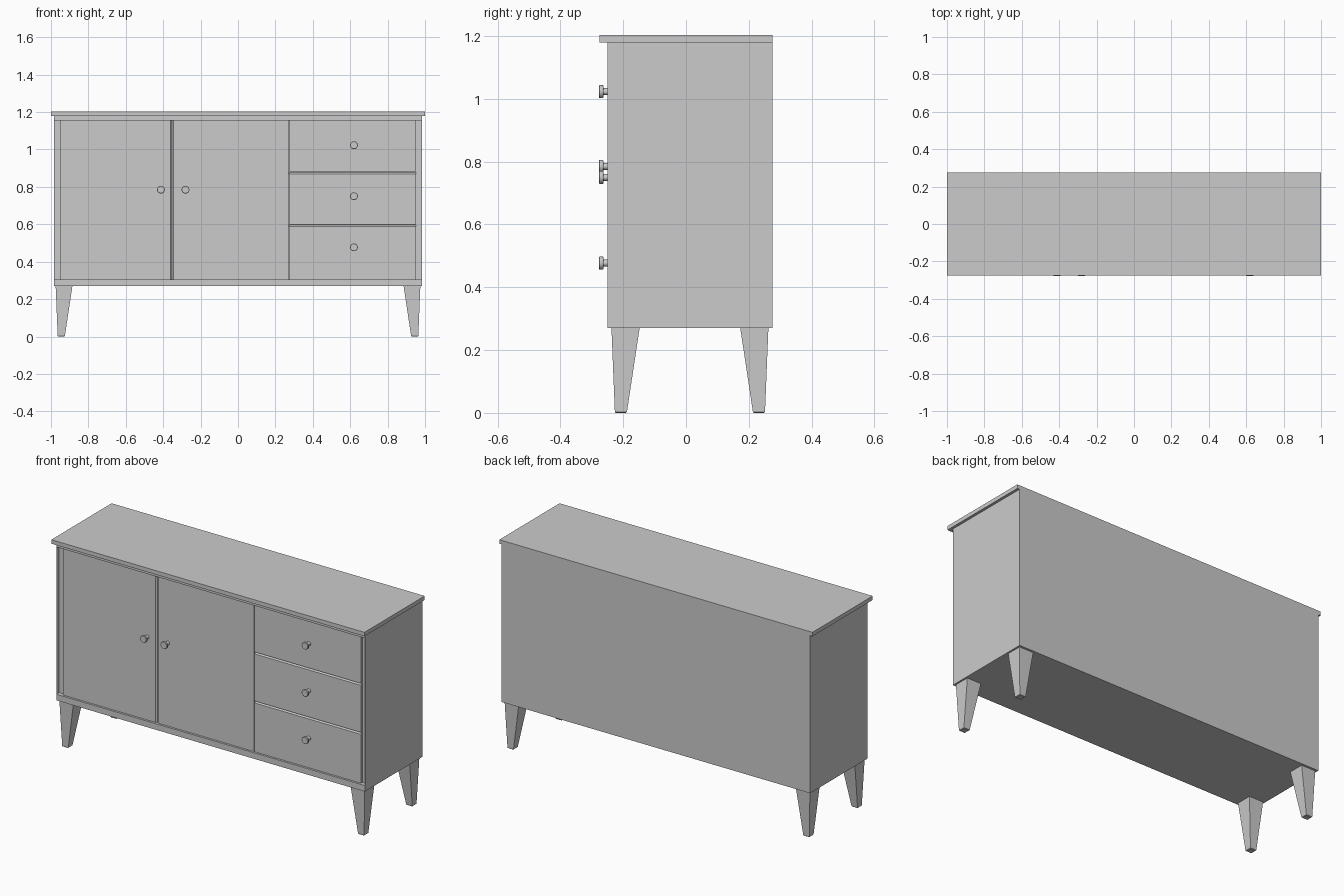
import bpy, bmesh, math
from mathutils import Matrix

if "Cube" in bpy.data.objects:
    bpy.data.objects.remove(bpy.data.objects["Cube"])


def finish(name, bm, smooth=False):
    bmesh.ops.recalc_face_normals(bm, faces=bm.faces)
    me = bpy.data.meshes.new(name)
    bm.to_mesh(me)
    bm.free()
    ob = bpy.data.objects.new(name, me)
    bpy.context.collection.objects.link(ob)
    if smooth:
        bpy.ops.object.select_all(action='DESELECT')
        ob.select_set(True)
        bpy.context.view_layer.objects.active = ob
        bpy.ops.object.shade_smooth_by_angle(angle=math.radians(40))
    return ob


def add_hull(bm, bottom, top, z0, z1):
    """Box or taper between two (x0, x1, y0, y1) rectangles."""
    rings = []
    for (x0, x1, y0, y1), z in ((bottom, z0), (top, z1)):
        rings.append([bm.verts.new((x, y, z)) for x, y in
                      ((x0, y0), (x1, y0), (x1, y1), (x0, y1))])
    a, b = rings
    bm.faces.new(a[::-1])
    bm.faces.new(b)
    for i in range(4):
        j = (i + 1) % 4
        bm.faces.new((a[i], a[j], b[j], b[i]))


def box(name, x0, x1, y0, y1, z0, z1):
    bm = bmesh.new()
    add_hull(bm, (x0, x1, y0, y1), (x0, x1, y0, y1), z0, z1)
    return finish(name, bm)


def panel(name, x0, x1, z0, z1, edges):
    """Front panel; the named edges are chamfered into a groove."""
    bm = bmesh.new()
    r = (x0, x1, FACE, BACK)
    add_hull(bm, r, r, z0, z1)
    for v in bm.verts:
        v.co.y = round(v.co.y, 4)
    tests = {'top': (2, z1), 'left': (0, x0), 'right': (0, x1)}
    for e in edges:
        axis, val = tests[e]
        sel = [d for d in bm.edges if all(
            abs(v.co.y - FACE) < 1e-4 and abs(v.co[axis] - val) < 1e-4 for v in d.verts)]
        bmesh.ops.bevel(bm, geom=sel, offset=0.008, segments=1, affect='EDGES')
    return finish(name, bm)


def knob(name, x, z):
    # stem, then a wider head, revolved around the y axis
    bm = bmesh.new()
    profile = [(0.012, FACE + 0.005), (0.011, -0.263), (0.019, -0.263),
               (0.021, -0.266), (0.021, -0.275), (0.019, -0.277)]
    n = 16
    rings = [[bm.verts.new((x + r * math.cos(2 * math.pi * i / n), y,
                            z + r * math.sin(2 * math.pi * i / n)))
              for i in range(n)] for r, y in profile]
    for a, b in zip(rings, rings[1:]):
        for i in range(n):
            j = (i + 1) % n
            bm.faces.new((a[i], a[j], b[j], b[i]))
    bm.faces.new(rings[0])
    bm.faces.new(rings[-1])
    return finish(name, bm, True)


FACE, BACK = -0.238, -0.225

# Cabinet body with a recessed front
bm = bmesh.new()
r = (-0.985, 0.985, -0.25, 0.275)
add_hull(bm, r, r, 0.27, 1.18)
front = min(bm.faces, key=lambda f: f.calc_center_median().y)
bmesh.ops.inset_individual(bm, faces=[front], thickness=0.033)
for v in front.verts:
    v.co.z = 0.305 if v.co.z < 0.7 else 1.155
ext = bmesh.ops.extrude_discrete_faces(bm, faces=[front])
for v in ext['faces'][0].verts:
    v.co.y = BACK - 0.001
finish("cabinet_body", bm)

# Overhanging top
box("cabinet_top", -1.0, 1.0, -0.275, 0.275, 1.18, 1.203)

# Doors
panel("left_door", -0.952, -0.352, 0.305, 1.155, ['right'])
panel("right_door", -0.352, 0.27, 0.305, 1.155, ['left'])

# Drawers
for i, (z0, z1) in enumerate([(0.305, 0.595), (0.598, 0.878), (0.881, 1.155)]):
    panel(f"drawer_{i + 1}", 0.273, 0.952, z0, z1, ['top'] if i < 2 else [])

# Knobs
for i, x in enumerate((-0.412, -0.281)):
    knob(f"door_knob_{i + 1}", x, 0.785)
for i, z in enumerate((0.477, 0.75, 1.023)):
    knob(f"drawer_knob_{i + 1}", 0.62, z)

# Tapered legs, mirrored to the four corners
for sx, side in ((-1, "left"), (1, "right")):
    for sy, end in ((-1, "front"), (1, "back")):
        bm = bmesh.new()
        add_hull(bm, (0.926, 0.964, 0.201, 0.239), (0.885, 0.975, 0.16, 0.25), 0, 0.272)
        bmesh.ops.bevel(bm, geom=[e for e in bm.edges if all(v.co.z < 0.01 for v in e.verts)],
                        offset=0.003, segments=1, affect='EDGES')
        bmesh.ops.transform(bm, matrix=Matrix.Diagonal((sx, sy, 1, 1)), verts=bm.verts)
        bmesh.ops.translate(bm, vec=(0, 0.0125, 0), verts=bm.verts)
        finish(f"{end}_{side}_leg", bm)
